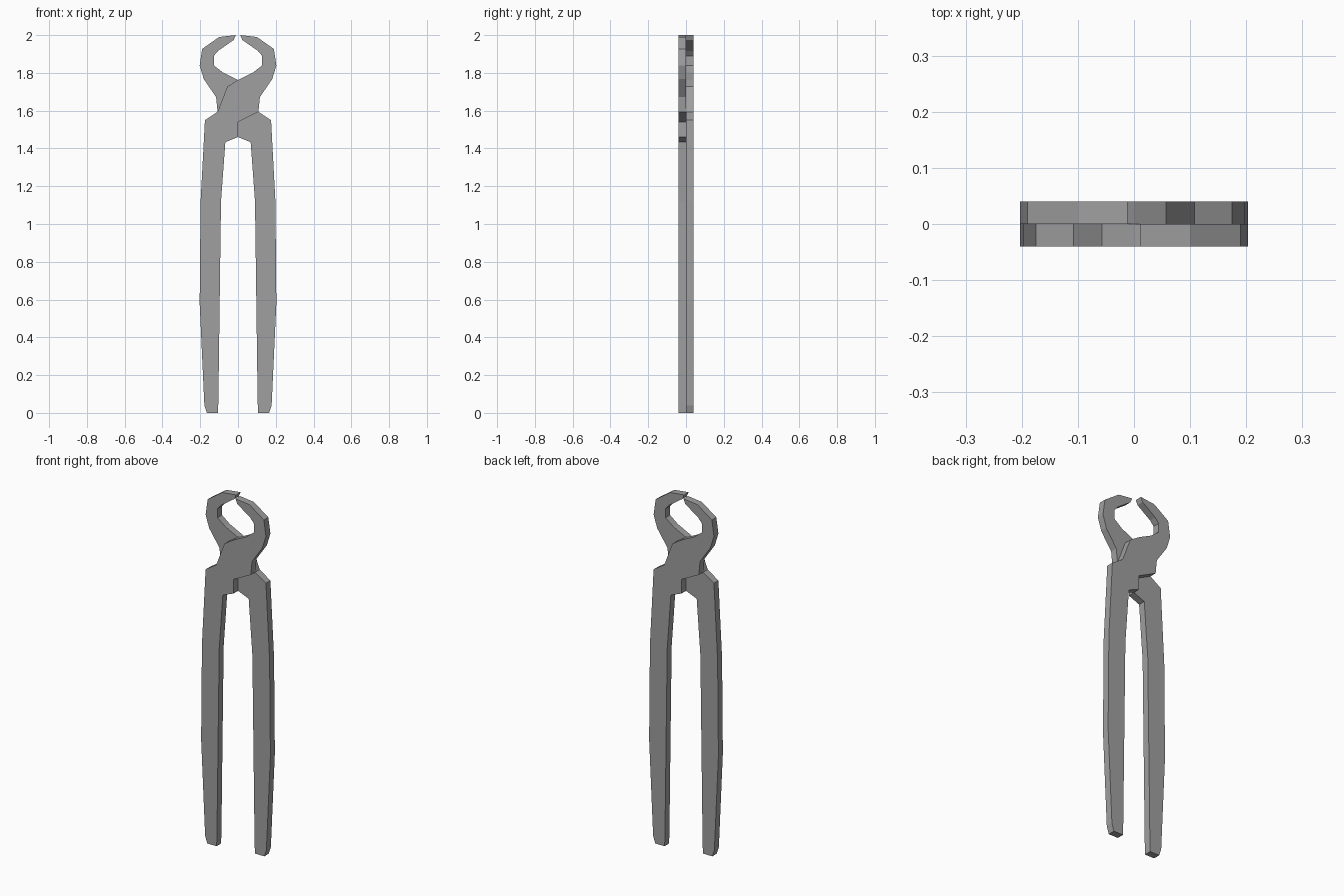
import bpy
import bmesh
import math
from mathutils import Matrix

cube = bpy.data.objects.get("Cube")
if cube:
    bpy.data.objects.remove(cube, do_unlink=True)

# Plain steel
steel = bpy.data.materials.new("grey steel")
steel.use_nodes = True
GREY = (0.35, 0.35, 0.35, 1)
steel.diffuse_color = GREY
steel.node_tree.nodes["Principled BSDF"].inputs["Base Color"].default_value = GREY

THICKNESS = 0.04

# Outline of one pincer half in x, z
handle_outer = [(-.165, 0), (-.178, .04), (-.203, .58), (-.198, 1.12), (-.175, 1.55)]
pivot_upper = [(-.108, 1.594), (-.057, 1.727), (0, 1.763)]
jaw_inner = [(.08, 1.802), (.128, 1.84), (.128, 1.89), (.105, 1.917), (.023, 1.974)]
jaw_outer = [(.012, 2), (.1, 1.99), (.19, 1.927), (.203, 1.838), (.181, 1.767)]
pivot_lower = [(.116, 1.672), (.108, 1.594), (0, 1.54), (0, 1.46)]
handle_inner = [(-.067, 1.433), (-.09, 1.12), (-.104, .06), (-.106, 0)]
OUTLINE = handle_outer + pivot_upper + jaw_inner + jaw_outer + pivot_lower + handle_inner


def pincer_half(name, angle):
    """Extrude the outline forward from y = 0 and turn it about z."""
    bm = bmesh.new()
    face = bm.faces.new([bm.verts.new((x, 0, z)) for x, z in OUTLINE])
    extruded = bmesh.ops.extrude_face_region(bm, geom=[face], use_keep_orig=True)
    front = [g for g in extruded["geom"] if isinstance(g, bmesh.types.BMVert)]
    bmesh.ops.translate(bm, verts=front, vec=(0, -THICKNESS, 0))
    bmesh.ops.recalc_face_normals(bm, faces=bm.faces)
    bm.transform(Matrix.Rotation(angle, 4, "Z"))
    mesh = bpy.data.meshes.new(name)
    bm.to_mesh(mesh)
    bm.free()
    mesh.materials.append(steel)
    obj = bpy.data.objects.new(name, mesh)
    bpy.context.collection.objects.link(obj)


# Two identical halves crossing at the pivot
pincer_half("front_half", 0)
pincer_half("back_half", math.pi)
